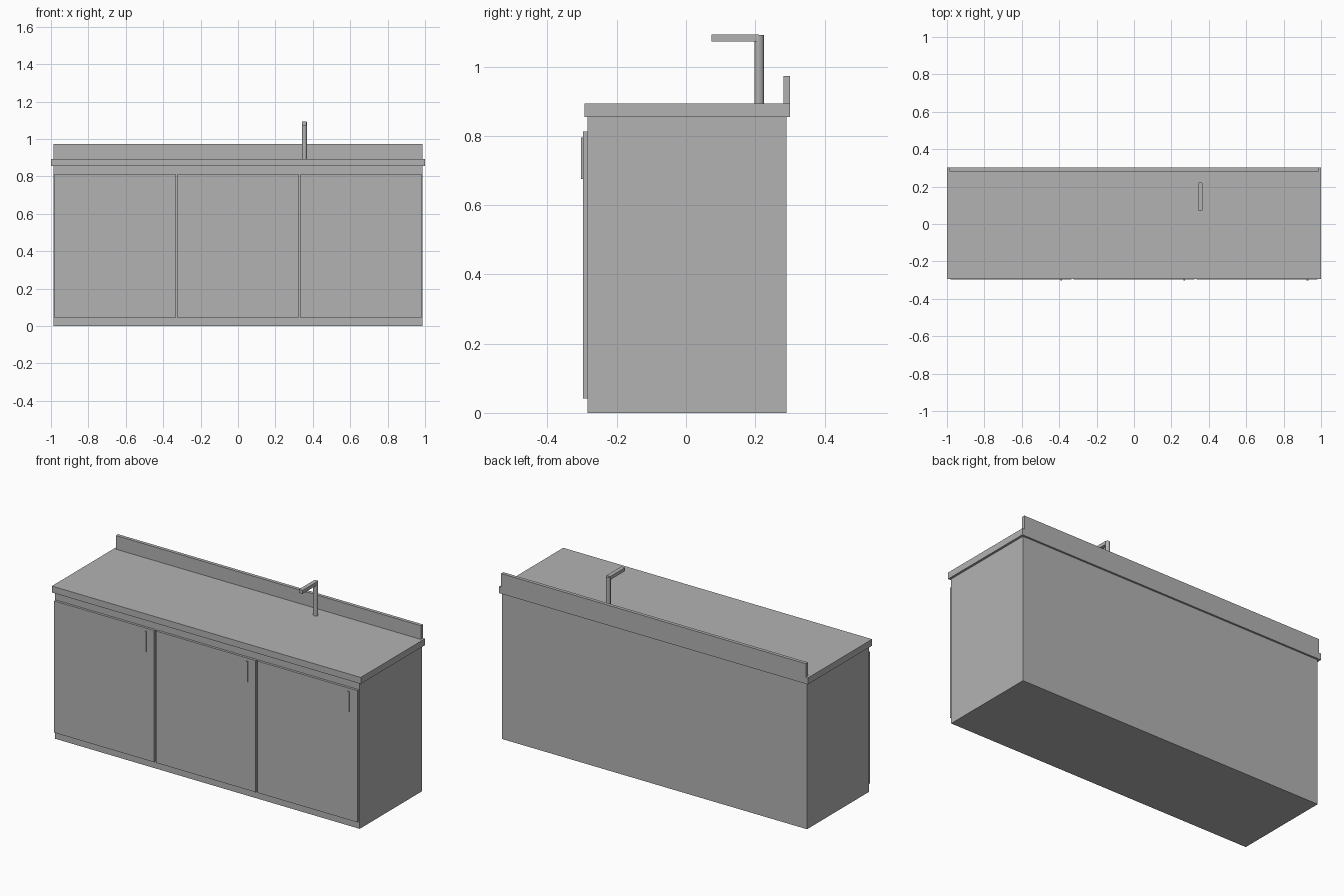
import bpy

if "Cube" in bpy.data.objects:
    bpy.data.objects.remove(bpy.data.objects["Cube"])

grey = bpy.data.materials.new("plain_grey")
grey.diffuse_color = (0.45, 0.45, 0.45, 1)
grey.use_nodes = True
grey.node_tree.nodes["Principled BSDF"].inputs["Base Color"].default_value = grey.diffuse_color


def finish(ob, name):
    ob.name = name
    ob.data.materials.append(grey)
    return ob


def box(name, x, y, z):
    """Axis-aligned box from (min, max) ranges."""
    bpy.ops.mesh.primitive_cube_add(size=1, location=[sum(r) / 2 for r in (x, y, z)])
    ob = bpy.context.object
    ob.scale = [r[1] - r[0] for r in (x, y, z)]
    bpy.ops.object.transform_apply(location=False, rotation=False, scale=True)
    return finish(ob, name)


# Cabinet body, worktop and rear upstand
box("cabinet", (-0.987, 0.987), (-0.284, 0.29), (0, 0.855))
box("worktop", (-1, 1), (-0.293, 0.301), (0.855, 0.893))
box("backsplash", (-0.987, 0.987), (0.281, 0.301), (0.893, 0.973))

# Three doors, each with a slim vertical handle near its right edge
for i, cx in enumerate((-0.658, 0, 0.658), 1):
    box(f"door_{i}", (cx - 0.3235, cx + 0.3235), (-0.298, -0.284), (0.042, 0.813))
    box(f"handle_{i}", (cx + 0.264, cx + 0.274), (-0.303, -0.298), (0.675, 0.795))

# Tap: round upright with a square spout
bpy.ops.mesh.primitive_cylinder_add(vertices=12, radius=0.0135, depth=0.198,
                                    location=(0.355, 0.2115, 0.992))
finish(bpy.context.object, "tap_upright")
bpy.ops.object.shade_smooth_by_angle()
box("tap_spout", (0.343, 0.367), (0.073, 0.2115), (1.073, 1.093))
